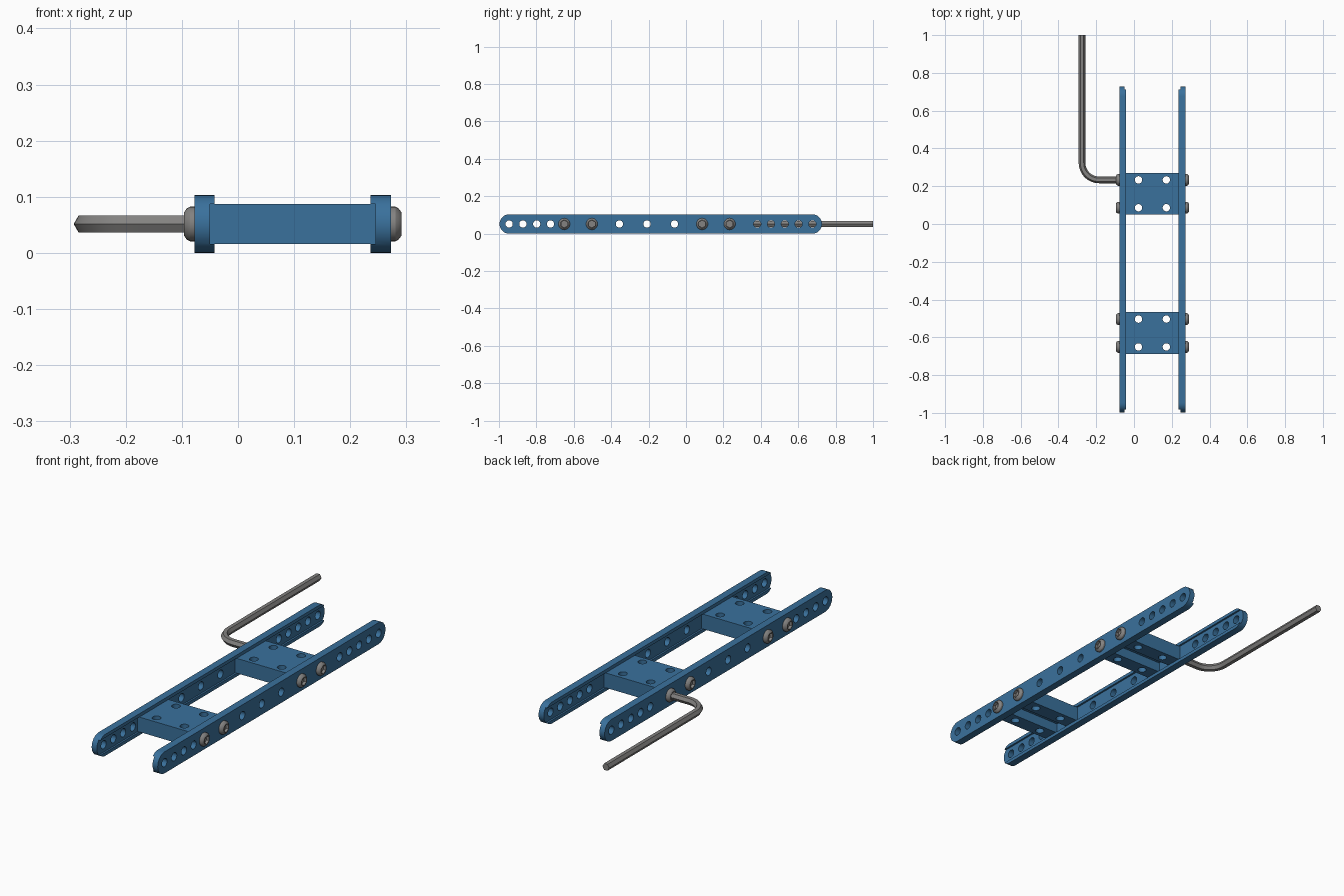
import bpy, bmesh, math
from mathutils import Vector, Matrix

if "Cube" in bpy.data.objects:
    bpy.data.objects.remove(bpy.data.objects["Cube"])

def material(name, rgb):
    m = bpy.data.materials.new(name)
    m.diffuse_color = (*rgb, 1)
    m.use_nodes = True
    m.node_tree.nodes["Principled BSDF"].inputs["Base Color"].default_value = m.diffuse_color
    return m

BLUE = material("anodised_blue", (0.042, 0.165, 0.335))
STEEL = material("steel_grey", (0.23, 0.225, 0.22))

MID_Z = 0.0515          # height of the hole line
MID_Y = -0.135          # middle of the rails
PITCH = 0.0737          # hole spacing
R_END = 0.0515          # rail end radius
HOLE = 0.0195
BLOCK_X = 0.0975        # centre line between the rails
HALF_BLOCK = 0.1475

def finish(bm, name, mat):
    bmesh.ops.recalc_face_normals(bm, faces=bm.faces[:])
    me = bpy.data.meshes.new(name)
    bm.to_mesh(me)
    bm.free()
    me.materials.append(mat)
    ob = bpy.data.objects.new(name, me)
    bpy.context.collection.objects.link(ob)
    return ob

def prism(bm, pts, offset):
    f = bm.faces.new([bm.verts.new(p) for p in pts])
    g = bmesh.ops.extrude_face_region(bm, geom=[f])["geom"]
    bmesh.ops.translate(bm, vec=offset, verts=[v for v in g if isinstance(v, bmesh.types.BMVert)])

def box(bm, lo, hi):
    prism(bm, [(lo[0], lo[1], lo[2]), (hi[0], lo[1], lo[2]), (hi[0], hi[1], lo[2]), (lo[0], hi[1], lo[2])],
          (0, 0, hi[2] - lo[2]))

def cylinder(bm, centre, axis, r, length, n=24, turn=0.0, r2=None):
    m = Matrix.Translation(centre)
    if axis == "X":
        m = m @ Matrix.Rotation(math.pi / 2, 4, "Y")
    m = m @ Matrix.Rotation(turn, 4, "Z")
    bmesh.ops.create_cone(bm, cap_ends=True, segments=n, radius1=r,
                          radius2=r if r2 is None else r2, depth=length, matrix=m)

def cut(ob, *cutters):
    for c in cutters:
        mod = ob.modifiers.new("cut", "BOOLEAN")
        mod.object = c
        mod.operation = "DIFFERENCE"
        mod.solver = "EXACT"
    bpy.context.view_layer.update()
    me = bpy.data.meshes.new_from_object(ob.evaluated_get(bpy.context.evaluated_depsgraph_get()))
    ob.modifiers.clear()
    ob.data = me
    for c in cutters:
        bpy.data.objects.remove(c)

def smooth(ob, angle=30):
    bpy.ops.object.select_all(action="DESELECT")
    ob.select_set(True)
    bpy.context.view_layer.objects.active = ob
    bpy.ops.object.shade_smooth_by_angle(angle=math.radians(angle))

# Rails: round-ended bars with a groove along the inner side and a row of holes
HOLES = [-11, -10, -9, -8, -7, -5, -3, -1, 1, 3, 5, 7, 8, 9, 10, 11]

def rail(name, side):
    outer = BLOCK_X + side * (HALF_BLOCK + 0.0275)
    pts = []
    for s in (1, -1):
        for i in range(17):
            a = math.pi * (i / 16 - 0.5)
            pts.append((outer, MID_Y + s * (11 * PITCH + R_END * math.cos(a)), MID_Z + s * R_END * math.sin(a)))
    bm = bmesh.new()
    prism(bm, pts, (-side * 0.036, 0, 0))
    ob = finish(bm, name, BLUE)
    floor = BLOCK_X + side * HALF_BLOCK
    far = floor - side * 0.05
    bm = bmesh.new()
    box(bm, (min(floor, far), -1.2, MID_Z - 0.0357), (max(floor, far), 1, MID_Z + 0.0357))
    groove = finish(bm, "groove_cutter", BLUE)
    bm = bmesh.new()
    for k in HOLES:
        cylinder(bm, (outer, MID_Y + k * PITCH, MID_Z), "X", HOLE, 0.2)
    cut(ob, groove, finish(bm, "hole_cutter", BLUE))
    smooth(ob)

rail("left_rail", -1)
rail("right_rail", 1)

# Cross blocks: two solid bars joined by a plate on top, four through holes
def cross_block(name, y):
    w, z0, z1 = 1.5 * PITCH, MID_Z - 0.0355, MID_Z + 0.0355
    g, gz = 0.5 * PITCH, MID_Z + 0.012
    x0 = BLOCK_X - HALF_BLOCK
    bm = bmesh.new()
    prof = [(-w, z0), (-g, z0), (-g, gz), (g, gz), (g, z0), (w, z0), (w, z1), (-w, z1)]
    prism(bm, [(x0, y + a, b) for a, b in prof], (2 * HALF_BLOCK, 0, 0))
    ob = finish(bm, name, BLUE)
    bm = bmesh.new()
    for sx in (-1, 1):
        for sy in (-1, 1):
            cylinder(bm, (BLOCK_X + sx * PITCH, y + sy * PITCH, MID_Z), "Z", HOLE, 0.3)
    cut(ob, finish(bm, "hole_cutter", BLUE))
    smooth(ob)

cross_block("rear_cross_block", MID_Y + 4 * PITCH)
cross_block("front_cross_block", MID_Y - 6 * PITCH)

# Button-head screws with a hex socket
def screw(name, side, y):
    face = HALF_BLOCK + 0.0275
    prof = [(face - 0.055, 0), (face - 0.055, 0.018), (face, 0.018), (face, 0.031),
            (face + 0.008, 0.031), (face + 0.014, 0.0275), (face + 0.0185, 0.021), (face + 0.0185, 0)]
    bm = bmesh.new()
    vs = [bm.verts.new((BLOCK_X + side * d, y, MID_Z + r)) for d, r in prof]
    es = [bm.edges.new(p) for p in zip(vs, vs[1:])]
    bmesh.ops.spin(bm, geom=vs + es, cent=(0, y, MID_Z), axis=(1, 0, 0), angle=2 * math.pi, steps=28)
    bmesh.ops.remove_doubles(bm, verts=bm.verts[:], dist=1e-5)
    ob = finish(bm, name, STEEL)
    bm = bmesh.new()
    cylinder(bm, (BLOCK_X + side * (face + 0.02), y, MID_Z), "X", 0.0185, 0.03, 6, math.pi / 2)
    cut(ob, finish(bm, "socket_cutter", STEEL))
    smooth(ob)

for k in (-7, -5, 3, 5):
    for side, label in ((-1, "left"), (1, "right")):
        screw(f"{label}_screw", side, MID_Y + k * PITCH)

# Bent hex key seated in the rear left screw
KEY_X, KEY_Y, BEND, KEY_R = -0.275, MID_Y + 5 * PITCH, 0.09, 0.0178
path = [(Vector((-0.085, KEY_Y, MID_Z)), Vector((0, 1, 0)))]
for i in range(13):
    a = math.pi / 2 * i / 12
    n = Vector((math.sin(a), math.cos(a), 0))
    path.append((Vector((KEY_X + BEND, KEY_Y + BEND, MID_Z)) - n * BEND, n))
path.append((Vector((KEY_X, 1, MID_Z)), Vector((1, 0, 0))))
bm = bmesh.new()
rings = []
for p, n in path:
    rings.append([bm.verts.new(p + KEY_R * (n * math.cos(t) + Vector((0, 0, math.sin(t)))))
                  for t in (math.pi / 3 * j for j in range(6))])
for a, b in zip(rings, rings[1:]):
    for j in range(6):
        bm.faces.new((a[j], a[(j + 1) % 6], b[(j + 1) % 6], b[j]))
bm.faces.new(rings[0])
bm.faces.new(rings[-1])
smooth(finish(bm, "hex_key", STEEL))
